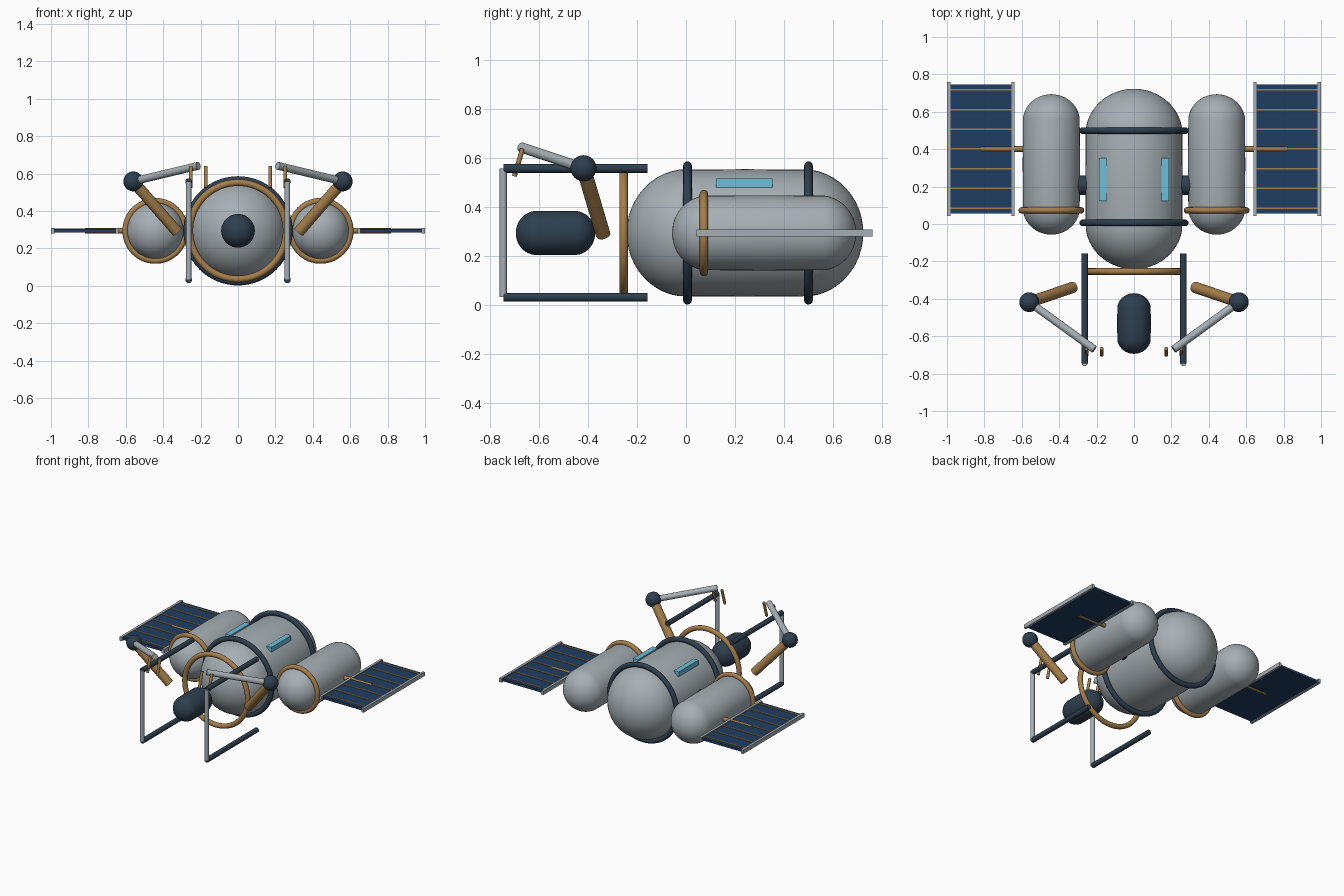
import bpy, bmesh, math
from mathutils import Vector, Matrix

if "Cube" in bpy.data.objects:
    bpy.data.objects.remove(bpy.data.objects["Cube"])

Z = 0.294  # height of the main axis


def mat(name, rgb):
    m = bpy.data.materials.new(name)
    m.diffuse_color = (*rgb, 1)
    m.use_nodes = True
    m.node_tree.nodes["Principled BSDF"].inputs["Base Color"].default_value = m.diffuse_color
    return m


SILVER = mat("silver", (0.38, 0.43, 0.46))
NAVY = mat("navy", (0.027, 0.05, 0.078))
COPPER = mat("copper", (0.38, 0.21, 0.07))
CELL = mat("solar_blue", (0.013, 0.047, 0.12))
GLASS = mat("glass", (0.15, 0.53, 0.7))


def finish(name, material, smooth=True):
    o = bpy.context.object
    o.name = name
    o.data.materials.append(material)
    if smooth:
        bpy.ops.object.shade_smooth_by_angle(angle=math.radians(35))
    return o


def capsule(name, x, y, z, r, half, cap, material):
    """Capsule along y: a sphere whose two halves are pulled apart."""
    bpy.ops.mesh.primitive_uv_sphere_add(segments=48, ring_count=24, radius=1)
    me = bpy.context.object.data
    for v in me.vertices:
        s = 0 if abs(v.co.z) < 1e-4 else math.copysign(half - cap, v.co.z)
        v.co = (v.co.x * r, v.co.y * r, v.co.z * cap + s)
    me.transform(Matrix.Rotation(-math.pi / 2, 4, 'X'))
    bpy.context.object.location = (x, y, z)
    return finish(name, material)


def rod(name, a, b, r, material, sides=24):
    a, b = Vector(a), Vector(b)
    d = b - a
    bpy.ops.mesh.primitive_cylinder_add(
        vertices=sides, radius=r, depth=d.length, location=(a + b) / 2,
        rotation=d.to_track_quat('Z', 'Y').to_euler())
    return finish(name, material)


def ring(name, x, y, major, minor, material):
    bpy.ops.mesh.primitive_torus_add(
        major_segments=64, minor_segments=12, major_radius=major, minor_radius=minor,
        location=(x, y, Z), rotation=(math.pi / 2, 0, 0))
    return finish(name, material)


def box(name, loc, size, material):
    bpy.ops.mesh.primitive_cube_add(size=1, location=loc)
    bpy.context.object.data.transform(Matrix.Diagonal((*size, 1)))
    return finish(name, material, False)


# Main hull with its bands, docking ring and nose probe
capsule("hull", 0, 0.2405, Z, 0.26, 0.4825, 0.245, SILVER)
ring("hull_band_front", 0, 0.006, 0.274, 0.018, NAVY)
ring("hull_band_rear", 0, 0.499, 0.274, 0.018, NAVY)
ring("docking_ring", 0, -0.254, 0.258, 0.018, COPPER)
capsule("nose_probe", 0, -0.532, Z, 0.09, 0.162, 0.085, NAVY)

for s, side in ((-1, "left"), (1, "right")):
    def n(part):
        return f"{side}_{part}"

    # Side tank, its band and the joint to the hull
    capsule(n("tank"), s * 0.442, 0.3185, Z, 0.153, 0.3755, 0.147, SILVER)
    ring(n("tank_band"), s * 0.442, 0.073, 0.159, 0.017, COPPER)
    rod(n("tank_joint"), (s * 0.2, 0.207, Z), (s * 0.34, 0.207, Z), 0.051, NAVY, 32)

    # Roof window
    box(n("window"), (s * 0.168, 0.238, 0.498), (0.04, 0.23, 0.036), GLASS)

    # Solar panel, end rails, cell strips and boom
    box(n("solar_panel"), (s * 0.818, 0.401, Z), (0.34, 0.69, 0.018), CELL)
    for x in (0.647, 0.991):
        box(n("panel_rail"), (s * x, 0.401, Z), (0.018, 0.717, 0.029), SILVER)
    for i in range(-3, 4):
        box(n("panel_strip"), (s * 0.818, 0.401 + i * 0.1055, Z + 0.010),
            (0.34, 0.008, 0.006), COPPER)
    rod(n("panel_boom"), (s * 0.56, 0.401, Z), (s * 0.818, 0.401, Z), 0.015, COPPER)

    # Front frame
    for z, level in ((0.557, "upper"), (0.032, "lower")):
        rod(n(level + "_frame_rail"), (s * 0.264, -0.157, z), (s * 0.264, -0.745, z), 0.018, NAVY)
    rod(n("frame_post"), (s * 0.264, -0.745, 0.032), (s * 0.264, -0.745, 0.557), 0.015, SILVER)

    # Manipulator arm
    elbow = (s * 0.56, -0.418, 0.558)
    wrist = (s * 0.212, -0.67, 0.642)
    rod(n("upper_arm"), (s * 0.325, -0.338, 0.288), elbow, 0.03, COPPER)
    bpy.ops.mesh.primitive_uv_sphere_add(segments=32, ring_count=16, radius=0.053, location=elbow)
    finish(n("elbow"), NAVY)
    rod(n("forearm"), elbow, wrist, 0.021, SILVER)
    for x in (0.172, 0.252):
        rod(n("finger"), (s * x, -0.666, 0.638), (s * x, -0.7, 0.525), 0.01, COPPER, 12)
